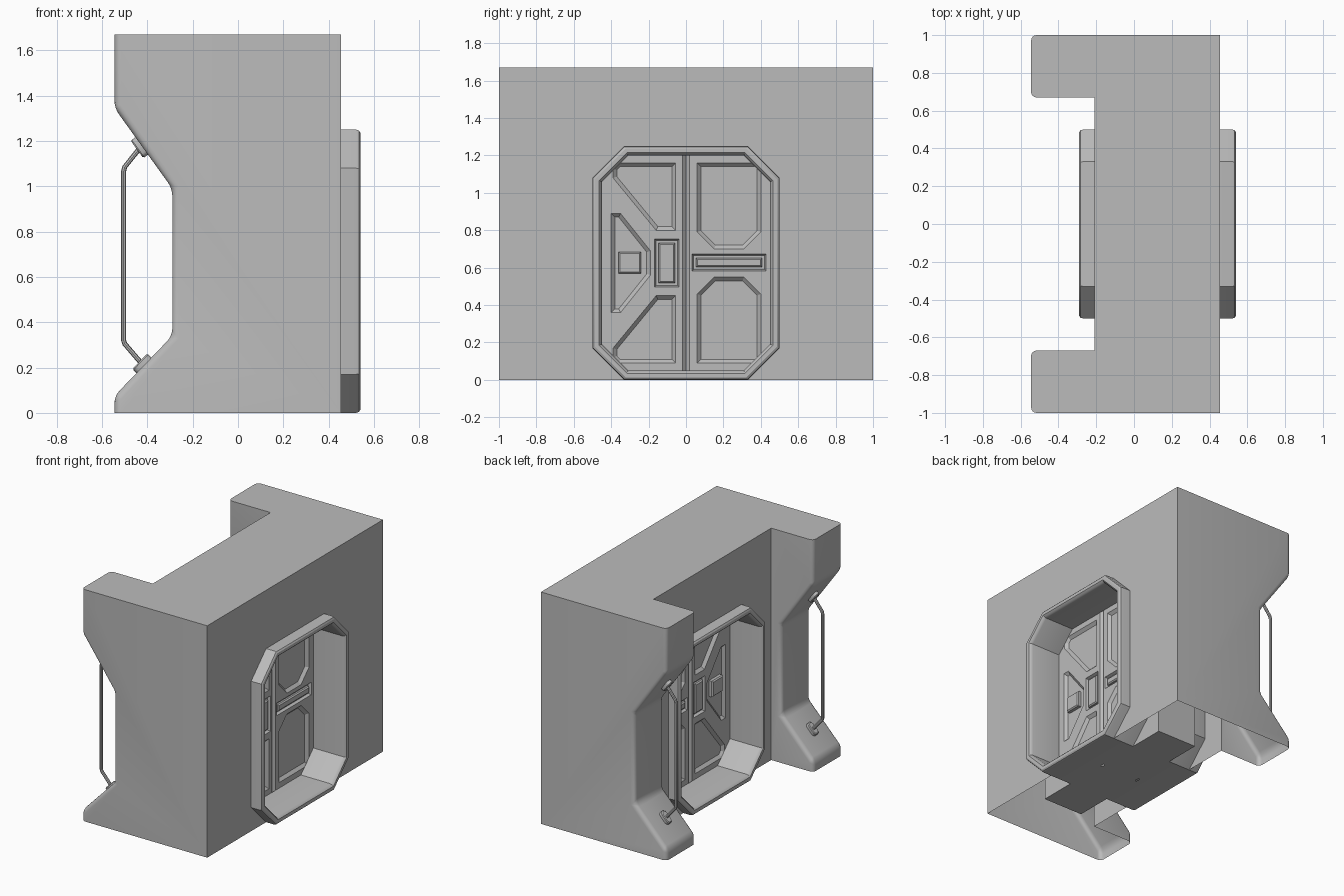
import bpy, bmesh, math
from mathutils import Vector, Matrix

if "Cube" in bpy.data.objects:
    bpy.data.objects.remove(bpy.data.objects["Cube"])

grey = bpy.data.materials.new("plain grey")
grey.use_nodes = True
grey.diffuse_color = (0.5, 0.5, 0.5, 1)
grey.node_tree.nodes["Principled BSDF"].inputs["Base Color"].default_value = (0.5, 0.5, 0.5, 1)

MID_X = 0.125      # middle plane of the doorway
DOOR_X = 0.285     # outer face of the door
MID_Z = 0.625


def finish(name, bm, smooth=True):
    bmesh.ops.recalc_face_normals(bm, faces=bm.faces)
    mesh = bpy.data.meshes.new(name)
    bm.to_mesh(mesh)
    bm.free()
    mesh.materials.append(grey)
    ob = bpy.data.objects.new(name, mesh)
    bpy.context.collection.objects.link(ob)
    if smooth:
        activate(ob)
        bpy.ops.object.shade_smooth_by_angle(angle=math.radians(30))
    return ob


def activate(ob):
    bpy.ops.object.select_all(action="DESELECT")
    ob.select_set(True)
    bpy.context.view_layer.objects.active = ob


def loft(bm, loops, caps=True):
    """Skin a list of equal-length point loops."""
    rings = [[bm.verts.new(p) for p in loop] for loop in loops]
    for a, b in zip(rings, rings[1:]):
        for i in range(len(a)):
            j = (i + 1) % len(a)
            bm.faces.new((a[i], a[j], b[j], b[i]))
    if caps:
        bm.faces.new(rings[0])
        bm.faces.new(rings[-1])


def box(bm, lo, hi):
    corners = [(lo[0], lo[1]), (hi[0], lo[1]), (hi[0], hi[1]), (lo[0], hi[1])]
    loft(bm, [[(x, y, z) for x, y in corners] for z in (lo[2], hi[2])])


def inset(poly, d):
    """Shrink a convex outline by d on every side."""
    area = sum(a[0] * b[1] - b[0] * a[1] for a, b in zip(poly, poly[1:] + poly[:1]))
    pts = [Vector(p) for p in (poly if area > 0 else poly[::-1])]
    out = []
    for i, p in enumerate(pts):
        e1 = (p - pts[i - 1]).normalized()
        e2 = (pts[(i + 1) % len(pts)] - p).normalized()
        n1, n2 = Vector((-e1.y, e1.x)), Vector((-e2.y, e2.x))
        out.append(p + (n1 + n2) * d / (1 + n1.dot(n2)))
    return out


def at_x(poly, x):
    return [(x, p[0], p[1]) for p in poly]


def rect(y0, y1, z0, z1):
    return [(y0, z0), (y1, z0), (y1, z1), (y0, z1)]


def boolean(ob, cutter_bm):
    cutter = finish("cutter", cutter_bm, False)
    cutter.hide_render = True
    mod = ob.modifiers.new("cut", "BOOLEAN")
    mod.operation, mod.solver, mod.object = "DIFFERENCE", "EXACT", cutter
    activate(ob)
    bpy.ops.object.modifier_apply(modifier="cut")
    bpy.data.objects.remove(cutter)


def mirror_x(bm):
    """Copy the outer half of the doorway to its inner side."""
    geom = bm.verts[:] + bm.edges[:] + bm.faces[:]
    copy = bmesh.ops.duplicate(bm, geom=geom)["geom"]
    for v in copy:
        if isinstance(v, bmesh.types.BMVert):
            v.co.x = 2 * MID_X - v.co.x


octagon = [(-.33, 0), (.33, 0), (.5, .17), (.5, 1.08), (.33, 1.25), (-.33, 1.25), (-.5, 1.08), (-.5, .17)]

# Wall block with two pillars, open underneath
profile = [(.455, 0), (.455, 1.67), (-.545, 1.67), (-.545, 1.345), (-.29, .99),
           (-.29, .34), (-.545, .075), (-.545, 0)]
bm = bmesh.new()
loft(bm, [[(x, y, z) for x, z in profile] for y in (-1, 1)])
body = finish("wall_block", bm, False)
bm = bmesh.new()
box(bm, (-1, -.67, -1), (-.21, .67, 2))
boolean(body, bm)
bm = bmesh.new()
loft(bm, [at_x(inset(octagon, .025), x) for x in (-.4, 1)])
boolean(body, bm)

# Round the pillar edges and remove the underside
bm = bmesh.new()
bm.from_mesh(body.data)
edges = [e for e in bm.edges if all(v.co.x < -.25 for v in e.verts)
         and .001 < (e.verts[0].co.z + e.verts[1].co.z) / 2 < 1.66]
bmesh.ops.bevel(bm, geom=edges, offset=.03, segments=4, profile=.5, affect="EDGES")
bottom = [f for f in bm.faces if all(abs(v.co.z) < .001 for v in f.verts)]
bmesh.ops.delete(bm, geom=bottom, context="FACES")
bmesh.ops.recalc_face_normals(bm, faces=bm.faces)
bm.to_mesh(body.data)
bm.free()
activate(body)
bpy.ops.object.shade_smooth_by_angle(angle=math.radians(30))

# Octagonal door frame on both sides
bm = bmesh.new()
section = [(0, DOOR_X), (0, .52), (.004, .533), (.014, .54), (.035, .54), (.045, .53), (.05, .515), (.05, DOOR_X)]
loft(bm, [at_x(inset(octagon, d), x) for d, x in section], caps=False)
mirror_x(bm)
finish("door_frame", bm)

# Sliding door slab with sunken panels
bm = bmesh.new()
box(bm, (MID_X, -.6, 0), (DOOR_X, .6, 1.22))
door = finish("door", bm, False)
upper_left = [(-.39, 1.13), (-.36, 1.16), (-.055, 1.16), (-.055, .8), (-.16, .8), (-.39, 1.08)]
upper_right = [(.06, 1.16), (.4, 1.16), (.4, .79), (.31, .7), (.15, .7), (.06, .79)]
side_panel = [(-.4, .89), (-.35, .89), (-.19, .69), (-.19, .56), (-.35, .36), (-.4, .36)]
plates = [rect(-.165, -.04, .5, .75), rect(.035, .425, .585, .67)]
panels = [side_panel]
for panel in (upper_left, upper_right):
    panels += [panel, [(y, 2 * MID_Z - z) for y, z in panel]]
bm = bmesh.new()
for outline in panels:
    loft(bm, [at_x(inset(outline, d), x) for d, x in
              ((-.02, DOOR_X + .02), (.02, DOOR_X - .02))])
for outline in plates:
    loft(bm, [at_x(inset(outline, d), x) for d, x in
              ((-.01, DOOR_X + .02), (.005, DOOR_X - .02))])
# V groove between the leaves
loft(bm, [[(DOOR_X + .02, -.04, z), (DOOR_X + .02, .04, z), (DOOR_X - .02, 0, z)] for z in (-1, 2)])
boolean(door, bm)

# Raised plates and button, then the mirrored inner side
bm = bmesh.new()
bm.from_mesh(door.data)
back = [f for f in bm.faces if all(abs(v.co.x - MID_X) < .001 for v in f.verts)]
bmesh.ops.delete(bm, geom=back, context="FACES")
for outline, top in [(inset(p, .018), DOOR_X) for p in plates] + [(rect(-.36, -.24, .57, .685), DOOR_X + .01)]:
    loft(bm, [at_x(inset(outline, d), x) for d, x in ((0, DOOR_X - .025), (0, top - .008), (.008, top))])
mirror_x(bm)
bmesh.ops.recalc_face_normals(bm, faces=bm.faces)
bm.to_mesh(door.data)
bm.free()

# Grab rails with oblong mounting pads on each pillar
for side, y in (("right", -.835), ("left", .835)):
    curve = bpy.data.curves.new("rail", "CURVE")
    curve.dimensions = "3D"
    curve.bevel_depth, curve.bevel_resolution, curve.use_fill_caps = .011, 2, True
    line = curve.splines.new("POLY")
    path = [(-.42, 1.185), (-.5, 1.085), (-.505, 1.065), (-.505, .32), (-.5, .305), (-.41, .2)]
    line.points.add(len(path) - 1)
    for pt, (x, z) in zip(line.points, path):
        pt.co = (x, y, z, 1)
    rail = bpy.data.objects.new(side + "_grab_rail", curve)
    bpy.context.collection.objects.link(rail)
    activate(rail)
    bpy.ops.object.convert(target="MESH")
    rail = bpy.context.object
    rail.data.materials.clear()
    rail.data.materials.append(grey)
    bpy.ops.object.shade_smooth_by_angle(angle=math.radians(30))

    for place, centre, slope in (("upper", (-.433, y, 1.172), Vector((-.255, 0, .355))),
                                 ("lower", (-.422, y, .217), Vector((.255, 0, .265)))):
        u = slope.normalized()
        v = Vector((0, 1, 0))
        frame = Matrix((u, v, u.cross(v))).transposed()
        pill = []
        for k in range(16):
            a = (k + .5) * math.tau / 16
            pill.append((math.copysign(.023, math.cos(a)) + .025 * math.cos(a), .025 * math.sin(a)))
        bm = bmesh.new()
        loft(bm, [[frame @ Vector((px * s, py * s, h)) + Vector(centre) for px, py in pill]
                  for s, h in ((.85, -.016), (1, -.01), (1, .01), (.85, .016))])
        finish(f"{side}_{place}_rail_pad", bm)
